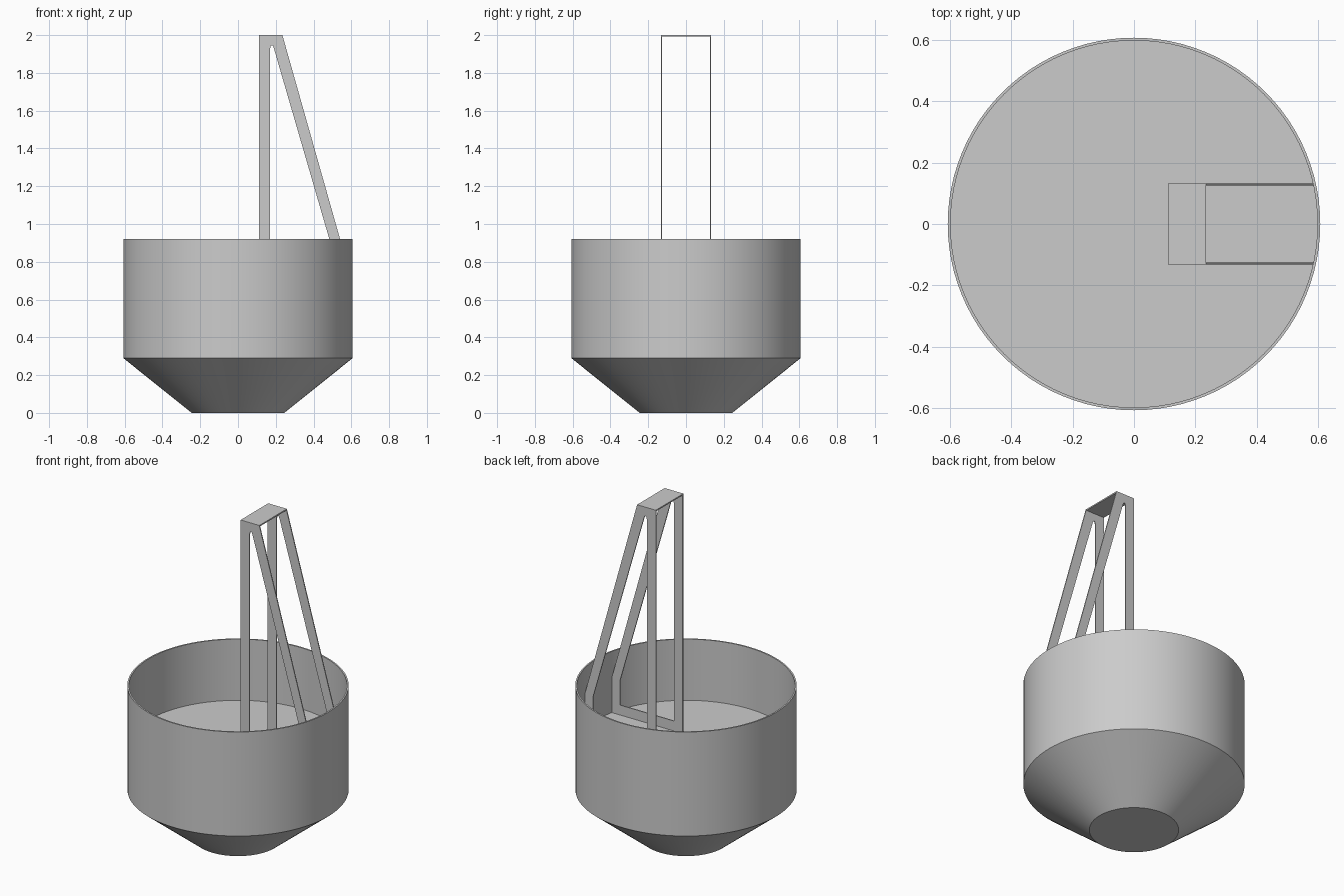
import bpy, bmesh, math

cube = bpy.data.objects.get("Cube")
if cube:
    bpy.data.objects.remove(cube, do_unlink=True)

grey = bpy.data.materials.new("light_grey")
grey.use_nodes = True
colour = (0.6, 0.6, 0.6, 1)
grey.diffuse_color = colour
grey.node_tree.nodes["Principled BSDF"].inputs["Base Color"].default_value = colour

RIM_Z, FLOOR_Z, CONE_Z = 0.92, 0.55, 0.29
OUTER_R, INNER_R, BASE_R = 0.607, 0.598, 0.245
HALF_W, PLATE = 0.132, 0.006
SEGMENTS = 96


def make_object(name, bm):
    bmesh.ops.recalc_face_normals(bm, faces=bm.faces)
    mesh = bpy.data.meshes.new(name)
    bm.to_mesh(mesh)
    bm.free()
    mesh.materials.append(grey)
    obj = bpy.data.objects.new(name, mesh)
    bpy.context.collection.objects.link(obj)
    return obj


# Bucket: one turned profile for the cone, wall, rim and raised floor
profile = [(BASE_R, 0), (OUTER_R, CONE_Z), (OUTER_R, RIM_Z),
           (INNER_R, RIM_Z), (INNER_R, FLOOR_Z)]
bm = bmesh.new()
rings = []
for r, z in profile:
    rings.append([bm.verts.new((r * math.cos(a), r * math.sin(a), z))
                  for a in (i * math.tau / SEGMENTS for i in range(SEGMENTS))])
for low, high in zip(rings, rings[1:]):
    for i in range(SEGMENTS):
        j = (i + 1) % SEGMENTS
        bm.faces.new((low[i], low[j], high[j], high[i]))
bm.faces.new(rings[0])
bm.faces.new(rings[-1])
bucket = make_object("bucket", bm)
bpy.context.view_layer.objects.active = bucket
bucket.select_set(True)
bpy.ops.object.shade_smooth_by_angle(angle=math.radians(30))
bucket.select_set(False)

# Side frames: flat plates with an upright, a sloping leg and a foot bar
outline = [(0.11, FLOOR_Z), (0.587, FLOOR_Z), (0.587, 0.755), (0.235, 2),
           (0.2, 2), (0.16, 2), (0.11, 2)]
opening = [(0.17, 0.61), (0.53, 0.61), (0.53, 0.76), (0.19, 1.93),
           (0.184, 1.945), (0.174, 1.945), (0.17, 1.93)]


def side_frame(name, y):
    bm = bmesh.new()
    outer, inner = [[bm.verts.new((x, y, z)) for x, z in loop]
                    for loop in (outline, opening)]
    n = len(outer)
    for i in range(n):
        j = (i + 1) % n
        bm.faces.new((outer[i], outer[j], inner[j], inner[i]))
    flat = bm.faces[:]
    extruded = bmesh.ops.extrude_face_region(bm, geom=flat, use_keep_orig=True)
    moved = [v for v in extruded["geom"] if isinstance(v, bmesh.types.BMVert)]
    bmesh.ops.translate(bm, verts=moved, vec=(0, PLATE, 0))
    make_object(name, bm)


side_frame("front_side_frame", -HALF_W)
side_frame("back_side_frame", HALF_W - PLATE)

# Top plate joining the two frames
bm = bmesh.new()
bmesh.ops.create_cube(bm, size=1)
bmesh.ops.scale(bm, verts=bm.verts, vec=(0.125, 2 * (HALF_W - PLATE), 0.008))
bmesh.ops.translate(bm, verts=bm.verts, vec=(0.1725, 0, 1.996))
make_object("top_plate", bm)
